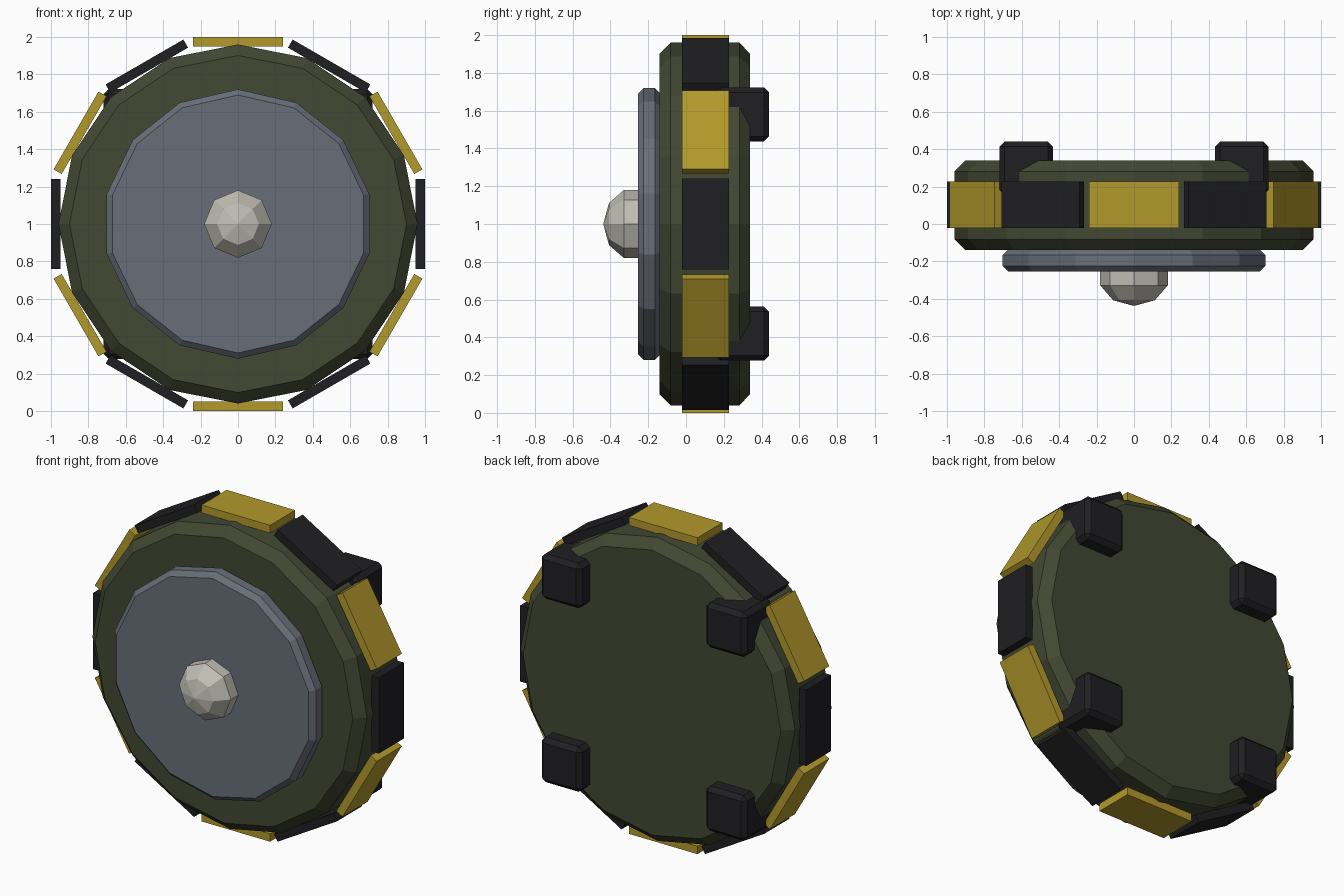
import bpy
from math import pi, sin, cos, radians

if "Cube" in bpy.data.objects:
    bpy.data.objects.remove(bpy.data.objects["Cube"])


def material(name, r, g, b):
    m = bpy.data.materials.new(name)
    m.diffuse_color = (r, g, b, 1)
    m.use_nodes = True
    m.node_tree.nodes["Principled BSDF"].inputs["Base Color"].default_value = m.diffuse_color
    return m


OLIVE = material("olive", 0.055, 0.065, 0.033)
YELLOW = material("yellow", 0.45, 0.32, 0.025)
BLACK = material("black", 0.014, 0.014, 0.016)
STEEL = material("steel", 0.14, 0.155, 0.19)
PALE = material("pale", 0.52, 0.51, 0.45)


def finish(name, mat, bevel=0):
    ob = bpy.context.object
    ob.name = name
    ob.data.materials.append(mat)
    if bevel:
        b = ob.modifiers.new("bevel", "BEVEL")
        b.width = bevel
        b.segments = 1
        b.limit_method = 'ANGLE'
        b.angle_limit = radians(40)
    return ob


def disc(name, sides, radius, y0, y1, mat, bevel):
    bpy.ops.mesh.primitive_cylinder_add(
        vertices=sides, radius=radius, depth=y1 - y0,
        location=(0, (y0 + y1) / 2, 1), rotation=(pi / 2, 0, 0))
    return finish(name, mat, bevel)


def box(name, loc, size, mat, bevel=0, turn=0):
    bpy.ops.mesh.primitive_cube_add(size=1, location=loc, rotation=(0, turn, 0))
    bpy.context.object.scale = size
    bpy.ops.object.transform_apply(location=False, rotation=False, scale=True)
    return finish(name, mat, bevel)


# Main body and front plate
disc("body", 16, 0.96, -0.14, 0.34, OLIVE, 0.058)
disc("front_plate", 14, 0.72, -0.255, -0.135, STEEL, 0.03)

# Domed button in the middle of the plate
bpy.ops.mesh.primitive_uv_sphere_add(
    segments=8, ring_count=5, radius=1, location=(0, -0.279, 1),
    rotation=(pi / 2, 0, 0))
bpy.context.object.scale = (0.19, 0.19, 0.159)
finish("button", PALE)

# Alternating hazard tiles around the rim
for i in range(12):
    a = i * pi / 6
    box(f"rim_tile_{i + 1}", (0.975 * sin(a), 0.103, 1 + 0.975 * cos(a)),
        (0.48, 0.25, 0.05), BLACK if i % 2 else YELLOW, turn=a)

# Four square feet on the back
for sx in (-1, 1):
    for sz in (-1, 1):
        box(f"back_foot_{'left' if sx < 0 else 'right'}_{'lower' if sz < 0 else 'upper'}",
            (sx * 0.576, 0.298, 1 + sz * 0.58), (0.285, 0.285, 0.285), BLACK, 0.027)
